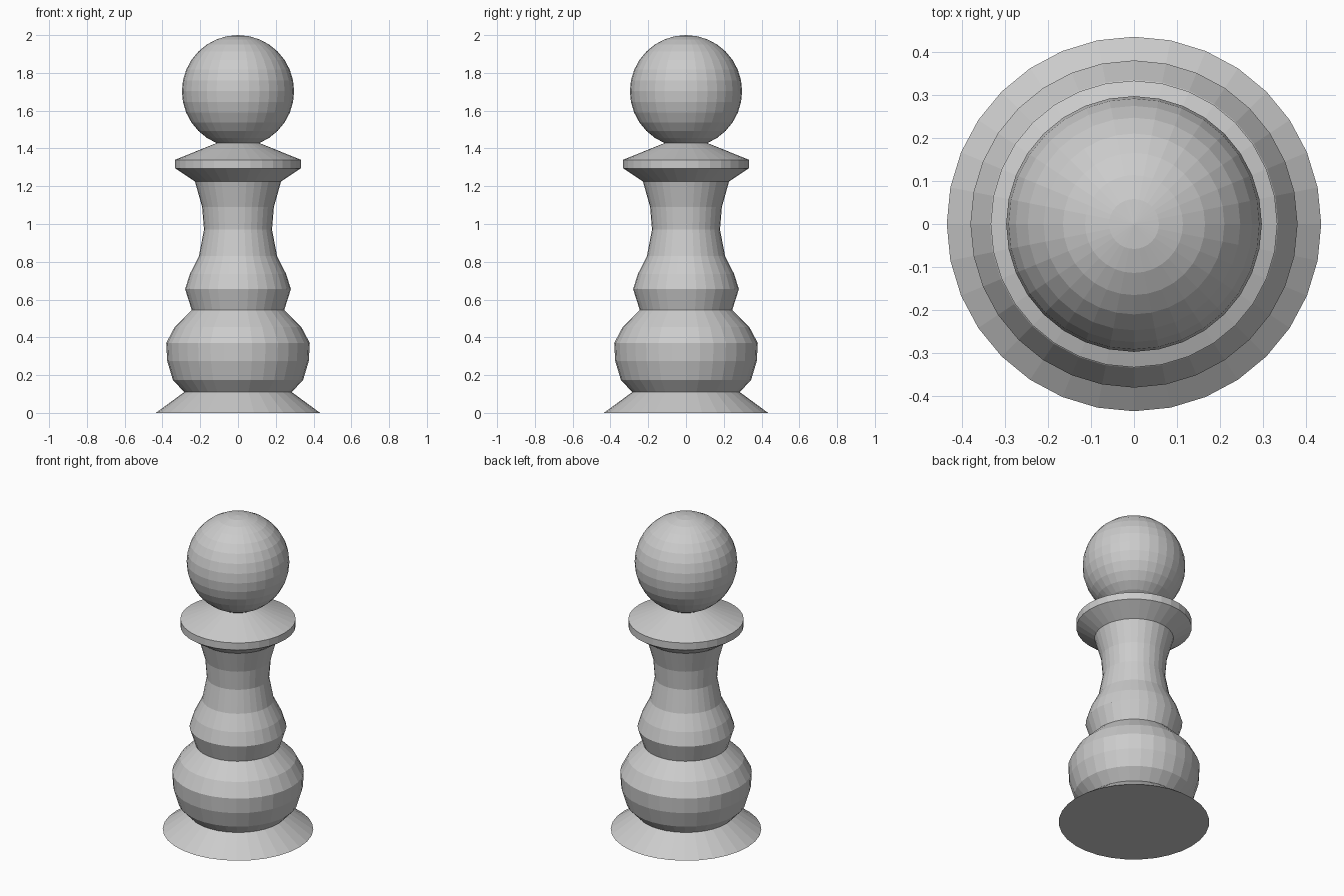
import bpy
import bmesh
from math import pi, cos, sin

SIDES = 32

cube = bpy.data.objects.get("Cube")
if cube:
    bpy.data.objects.remove(cube, do_unlink=True)

grey = bpy.data.materials.new("light_grey")
grey.use_nodes = True
grey.diffuse_color = (0.6, 0.6, 0.6, 1)
grey.node_tree.nodes["Principled BSDF"].inputs["Base Color"].default_value = (0.6, 0.6, 0.6, 1)


def add_object(name, bm):
    bmesh.ops.recalc_face_normals(bm, faces=bm.faces)
    mesh = bpy.data.meshes.new(name)
    bm.to_mesh(mesh)
    bm.free()
    mesh.materials.append(grey)
    obj = bpy.data.objects.new(name, mesh)
    bpy.context.collection.objects.link(obj)
    return obj


def lathe(name, profile):
    """Turn a (radius, height) profile around z and cap both ends."""
    bm = bmesh.new()
    rings = [[bm.verts.new((r * cos(2 * pi * i / SIDES), r * sin(2 * pi * i / SIDES), z))
              for i in range(SIDES)] for r, z in profile]
    for low, high in zip(rings, rings[1:]):
        for i in range(SIDES):
            j = (i + 1) % SIDES
            bm.faces.new((low[i], low[j], high[j], high[i]))
    bm.faces.new(rings[0])
    bm.faces.new(rings[-1])
    return add_object(name, bm)


# Turned body: foot, wide bulge, small bulge, waisted neck and collar
lathe("body", [
    (0.435, 0), (0.285, 0.11),
    (0.345, 0.175), (0.375, 0.275), (0.38, 0.37), (0.335, 0.455), (0.245, 0.545),
    (0.28, 0.655), (0.255, 0.735), (0.207, 0.83),
    (0.18, 0.97), (0.19, 1.09), (0.228, 1.225),
    (0.333, 1.295), (0.333, 1.34), (0.11, 1.43),
])

# Ball head
bm = bmesh.new()
bmesh.ops.create_uvsphere(bm, u_segments=SIDES, v_segments=16, radius=0.297)
head = add_object("head", bm)
head.location.z = 1.703
